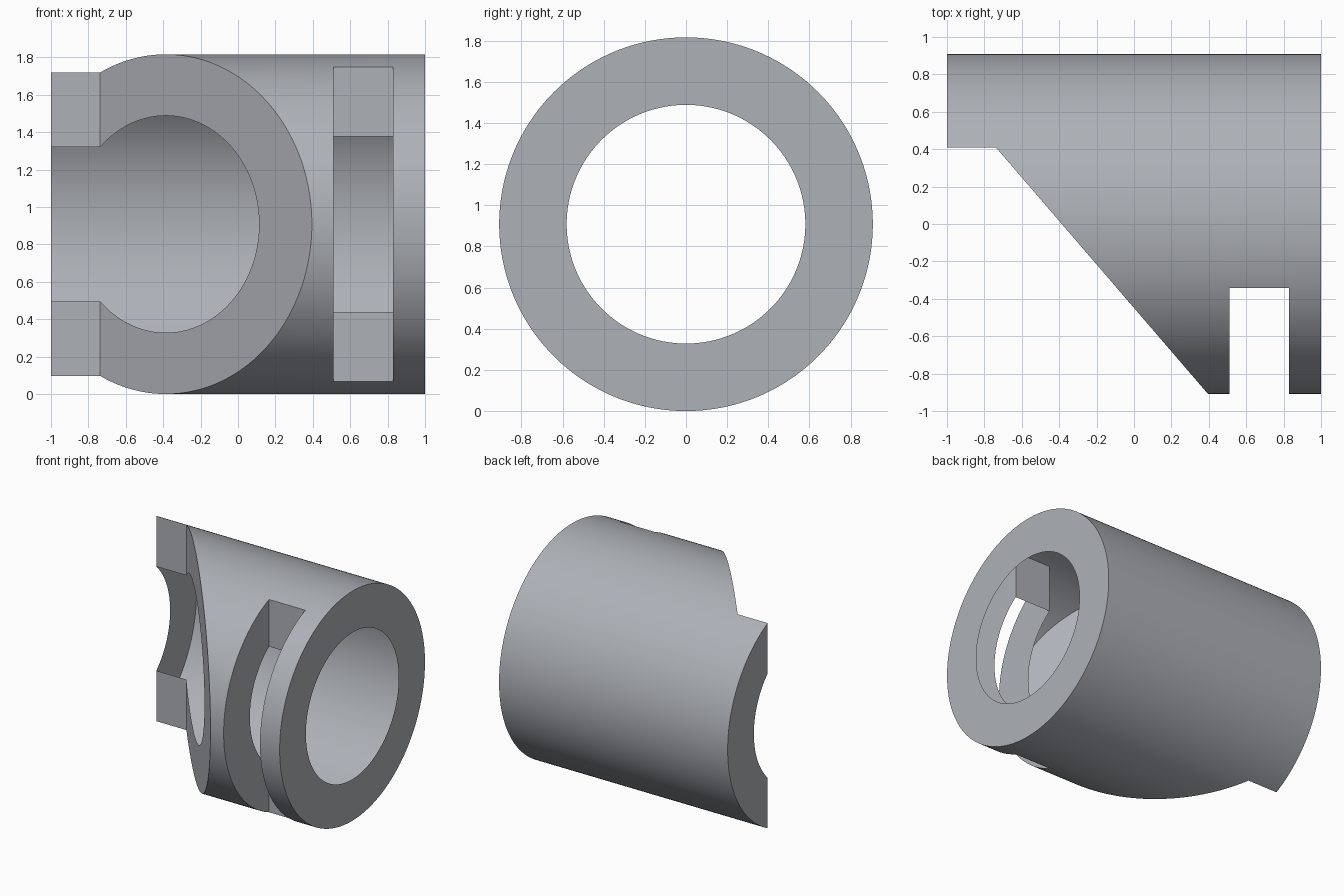
import bpy
import bmesh
import math
from mathutils import Matrix

cube = bpy.data.objects.get("Cube")
if cube:
    bpy.data.objects.remove(cube, do_unlink=True)

OUTER, INNER, AXIS_Z, SIDES = 0.908, 0.58, 0.908, 192

# Single grey material
grey = bpy.data.materials.new("plain grey")
grey.use_nodes = True
colour = (0.42, 0.44, 0.475, 1)
grey.diffuse_color = colour
grey.node_tree.nodes["Principled BSDF"].inputs["Base Color"].default_value = colour


def make_object(name, bm):
    bmesh.ops.recalc_face_normals(bm, faces=bm.faces)
    mesh = bpy.data.meshes.new(name)
    bm.to_mesh(mesh)
    bm.free()
    mesh.materials.append(grey)
    obj = bpy.data.objects.new(name, mesh)
    bpy.context.collection.objects.link(obj)
    return obj


def tube(name):
    """Hollow tube lying along x: a wall profile spun about the axis."""
    bm = bmesh.new()
    wall = [bm.verts.new((x, 0, r)) for x, r in
            ((-1, OUTER), (1, OUTER), (1, INNER), (-1, INNER))]
    edges = [bm.edges.new((wall[i], wall[(i + 1) % 4])) for i in range(4)]
    bmesh.ops.spin(bm, geom=wall + edges, cent=(0, 0, 0), axis=(1, 0, 0),
                   angle=math.tau, steps=SIDES, use_merge=True)
    bmesh.ops.remove_doubles(bm, verts=bm.verts, dist=1e-5)
    bmesh.ops.transform(bm, verts=bm.verts, matrix=Matrix.Translation((0, 0, AXIS_Z)))
    return make_object(name, bm)


def plan_cutter(name, outline):
    """Vertical prism over a plan outline."""
    bm = bmesh.new()
    face = bm.faces.new([bm.verts.new((x, y, -0.2)) for x, y in outline])
    top = bmesh.ops.extrude_face_region(bm, geom=[face])["geom"]
    bmesh.ops.translate(bm, vec=(0, 0, 2.4),
                        verts=[g for g in top if isinstance(g, bmesh.types.BMVert)])
    obj = make_object(name, bm)
    obj.hide_render = True
    return obj


def on_bore(vert):
    return abs(math.hypot(vert.co.y, vert.co.z - AXIS_Z) - INNER) < 0.002


sleeve = tube("slotted_sleeve")

# Slanted mouth with a short flat step, and the cross slot
slope = (0.395 + 0.737) / (0.908 + 0.408)
cutters = [
    plan_cutter("mouth_cutter", [(-1.2, -1.2), (0.395 + slope * 0.292, -1.2),
                                 (-0.737, 0.408), (-1.2, 0.408)]),
    plan_cutter("slot_cutter", [(0.51, -1.2), (0.828, -1.2),
                                (0.828, -0.341), (0.51, -0.341)]),
]
for cutter in cutters:
    cut = sleeve.modifiers.new(cutter.name, "BOOLEAN")
    cut.operation = "DIFFERENCE"
    cut.solver = "EXACT"
    cut.object = cutter

# Bake the cuts so that the new edges can be kept sharp
graph = bpy.context.evaluated_depsgraph_get()
baked = bpy.data.meshes.new_from_object(sleeve.evaluated_get(graph))
sleeve.modifiers.clear()
sleeve.data = baked
for cutter in cutters:
    bpy.data.objects.remove(cutter, do_unlink=True)

# The bore has no lining: the inside of the outer shell shows through it
bm = bmesh.new()
bm.from_mesh(baked)
lining = [f for f in bm.faces if all(on_bore(v) for v in f.verts)]
bmesh.ops.delete(bm, geom=lining, context="FACES")
bm.to_mesh(baked)
bm.free()

bpy.ops.object.select_all(action="DESELECT")
sleeve.select_set(True)
bpy.context.view_layer.objects.active = sleeve
bpy.ops.object.shade_smooth_by_angle(angle=math.radians(25))
